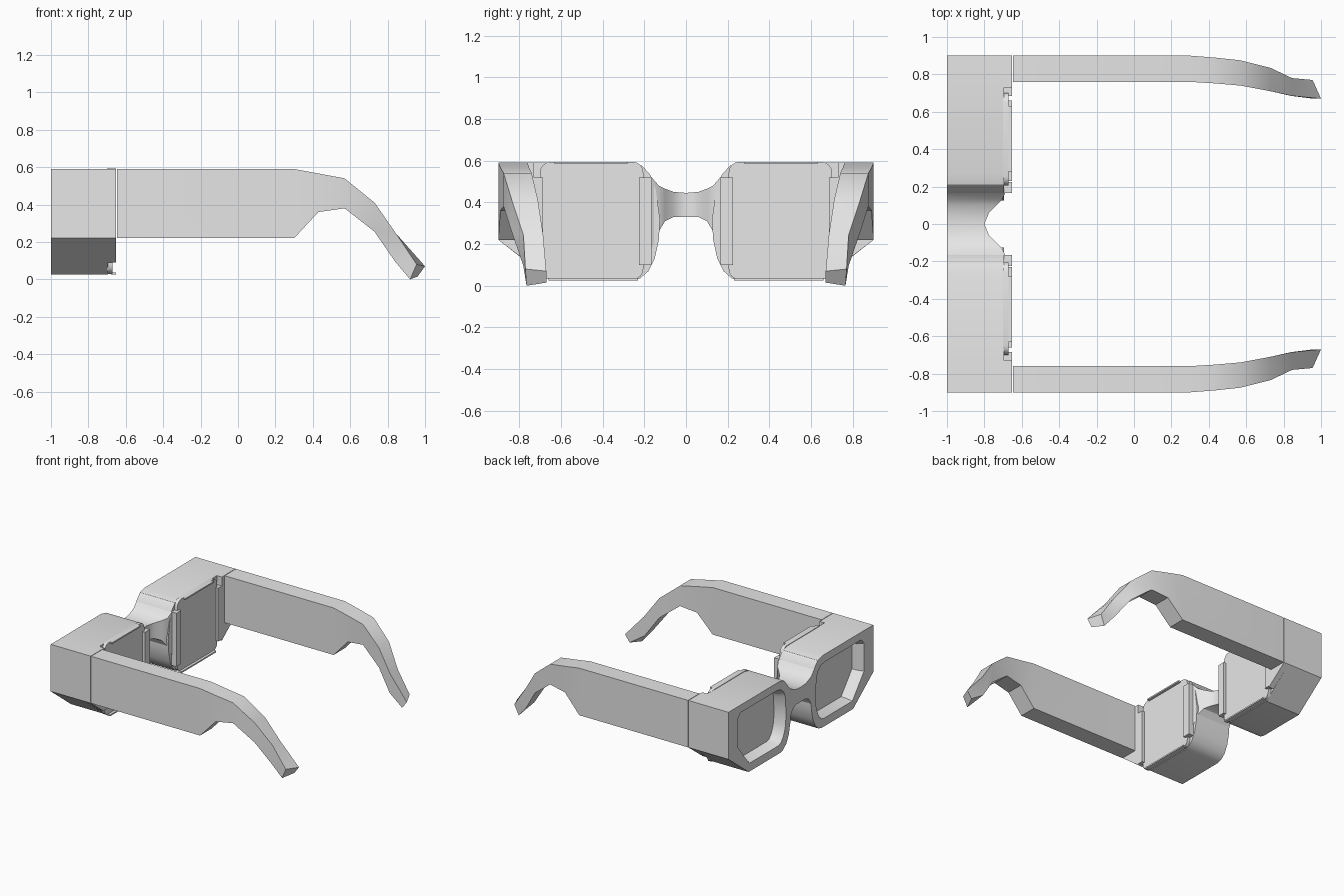
import bpy, bmesh, math

cube = bpy.data.objects.get("Cube")
if cube:
    bpy.data.objects.remove(cube, do_unlink=True)

grey = bpy.data.materials.new("light_grey")
grey.use_nodes = True
grey.diffuse_color = (0.8, 0.8, 0.8, 1)
grey.node_tree.nodes["Principled BSDF"].inputs["Base Color"].default_value = (0.8, 0.8, 0.8, 1)


def loft(name, rings, cap_start=True, cap_end=True):
    """Skin matching closed rings, then mirror the part to the other side."""
    bm = bmesh.new()
    loops = [[bm.verts.new(p) for p in ring] for ring in rings]
    for a, b in zip(loops, loops[1:]):
        for i in range(len(a)):
            j = (i + 1) % len(a)
            bm.faces.new((a[i], a[j], b[j], b[i]))
    if cap_start:
        bm.faces.new(loops[0][::-1])
    if cap_end:
        bm.faces.new(loops[-1])
    bmesh.ops.recalc_face_normals(bm, faces=bm.faces[:])
    mesh = bpy.data.meshes.new(name)
    bm.to_mesh(mesh)
    bm.free()
    mesh.materials.append(grey)
    obj = bpy.data.objects.new(name, mesh)
    bpy.context.collection.objects.link(obj)
    bpy.ops.object.select_all(action='DESELECT')
    obj.select_set(True)
    bpy.context.view_layer.objects.active = obj
    bpy.ops.object.shade_smooth_by_angle(angle=math.radians(30))
    mirror = obj.modifiers.new("mirror", 'MIRROR')
    mirror.use_axis = (False, True, False)
    return obj


def at_x(x, outline, scale=1.0, centre=(0.48, 0.31)):
    """Place a y-z outline at depth x, scaled about a centre."""
    cy, cz = centre
    return [(x, cy + (y - cy) * scale, cz + (z - cz) * scale) for y, z in outline]


def slab(name, x0, x1, outline):
    return loft(name, [at_x(x0, outline), at_x(x1, outline)])


def rectangle(y0, y1, z0, z1):
    return [(y0, z0), (y1, z0), (y1, z1), (y0, z1)]


def rounded(y0, y1, z0, z1, r, steps=4):
    pts = []
    corners = [(y1 - r, z1 - r), (y0 + r, z1 - r), (y0 + r, z0 + r), (y1 - r, z0 + r)]
    for k, (cy, cz) in enumerate(corners):
        for i in range(steps + 1):
            a = math.pi / 2 * (k + i / steps)
            pts.append((cy + r * math.cos(a), cz + r * math.sin(a)))
    return pts


# Eye housing with a bevelled, recessed lens opening
outer = [(0.9, 0.59), (0.82, 0.59), (0.27, 0.59), (0.21, 0.575), (0.17, 0.53),
         (0.145, 0.46), (0.125, 0.32), (0.13, 0.22), (0.15, 0.13), (0.18, 0.07),
         (0.22, 0.035), (0.26, 0.025), (0.65, 0.025), (0.9, 0.22)]
opening = [(0.785, 0.49), (0.75, 0.53), (0.3, 0.53), (0.25, 0.52), (0.215, 0.49),
           (0.195, 0.45), (0.185, 0.32), (0.19, 0.22), (0.205, 0.17), (0.225, 0.13),
           (0.25, 0.1), (0.28, 0.09), (0.64, 0.09), (0.785, 0.27)]
loft("eye_housing", [at_x(-0.695, outer), at_x(-1, outer), at_x(-1, opening),
                     at_x(-0.95, opening, 0.94), at_x(-0.91, opening, 0.93)])

# Hinge block behind the outer end of the housing
slab("hinge_block", -0.7, -0.652, [(0.9, 0.59), (0.73, 0.59), (0.73, 0.09), (0.9, 0.22)])

# Rear eye panel with its side bars and thin lips
slab("rear_panel", -0.7, -0.672, rounded(0.205, 0.7, 0.03, 0.594, 0.05))
slab("inner_side_bar", -0.7, -0.652, rectangle(0.165, 0.225, 0.1, 0.52))
slab("outer_side_bar", -0.7, -0.652, rectangle(0.685, 0.73, 0.1, 0.52))
slab("upper_lip", -0.68, -0.652, rectangle(0.28, 0.63, 0.583, 0.594))
slab("lower_lip", -0.68, -0.652, rectangle(0.23, 0.66, 0.025, 0.036))

# Nose bridge flaring into the housings: y, back x, bottom z, top z
bridge = [(0, -0.8, 0.33, 0.445), (0.06, -0.775, 0.33, 0.45),
          (0.1, -0.735, 0.31, 0.465), (0.13, -0.705, 0.26, 0.48), (0.165, -0.69, 0.18, 0.52)]
loft("nose_bridge", [[(-1, y, lo), (x, y, lo), (x, y, hi), (-1, y, hi)]
                     for y, x, lo, hi in bridge], cap_start=False)

# Temple arm: top x, top z, bottom x, bottom z, outer y, inner y
arm = [(-0.648, 0.59, -0.648, 0.22, 0.9, 0.76), (0.3, 0.59, 0.3, 0.22, 0.9, 0.76),
       (0.43, 0.566, 0.43, 0.36, 0.89, 0.752), (0.57, 0.54, 0.57, 0.38, 0.875, 0.74),
       (0.73, 0.41, 0.73, 0.255, 0.835, 0.71), (0.845, 0.245, 0.84, 0.095, 0.78, 0.685)]
rings = [[(xt, yo, zt), (xt, yi, zt), (xb, yi, zb), (xb, yo, zb)]
         for xt, zt, xb, zb, yo, yi in arm]
rings.append([(0.955, 0.77, 0.08), (1.0, 0.67, 0.07), (0.96, 0.67, 0.015), (0.92, 0.765, 0.0)])
loft("temple_arm", rings)
